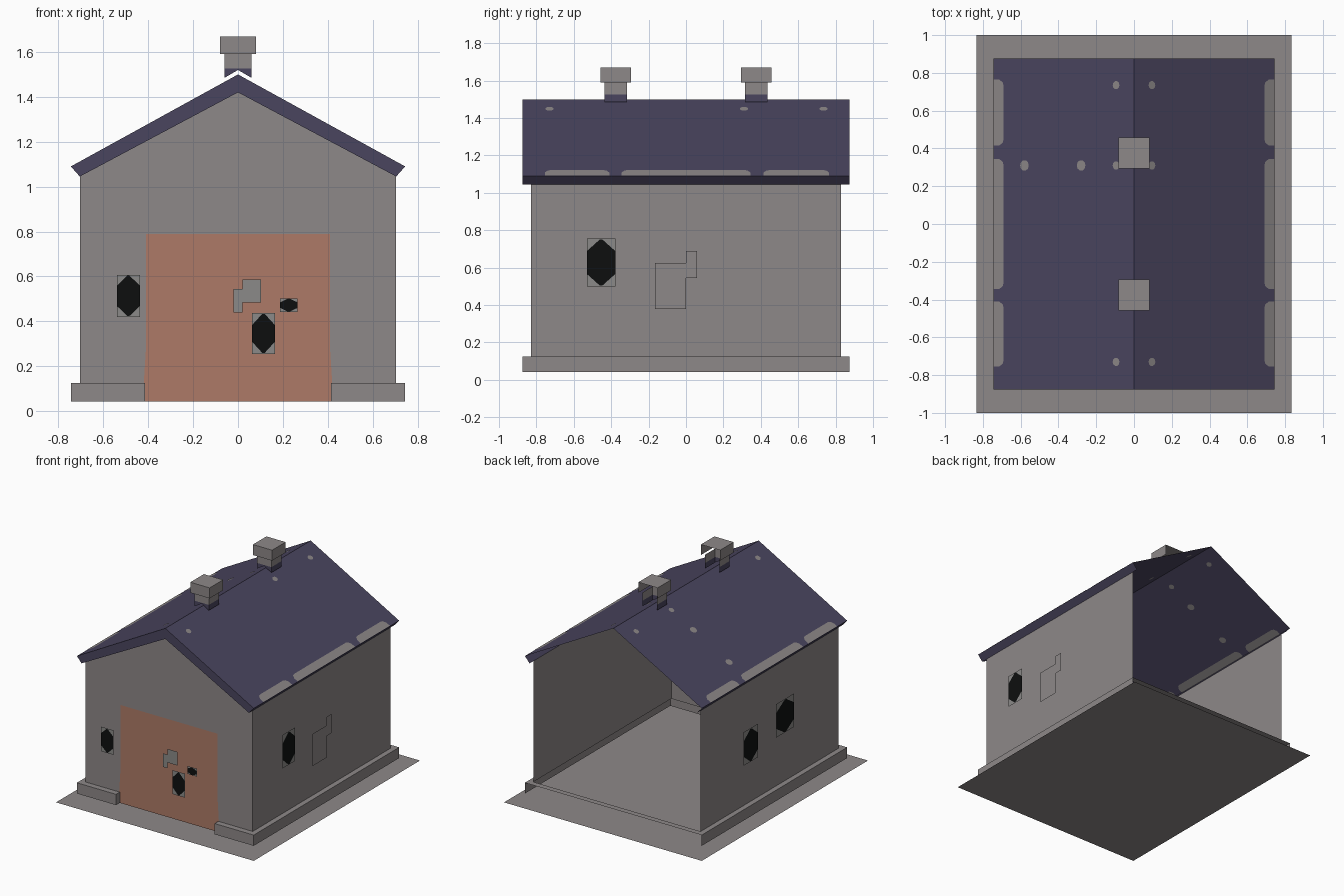
import bpy, math

if "Cube" in bpy.data.objects:
    bpy.data.objects.remove(bpy.data.objects["Cube"])

def lin(c):
    c /= 255
    return c / 12.92 if c <= 0.04045 else ((c + 0.055) / 1.055) ** 2.4

def material(name, rgb):
    m = bpy.data.materials.new(name)
    m.diffuse_color = (*[lin(c) for c in rgb], 1)
    m.use_nodes = True
    m.node_tree.nodes["Principled BSDF"].inputs["Base Color"].default_value = m.diffuse_color
    return m

STONE = material("stone_gray", (141, 136, 136))
ROOF = material("slate_purple", (74, 69, 95))
DOOR = material("door_terracotta", (173, 122, 103))
PANE = material("pane_black", (13, 15, 15))
TRIM = material("trim_gray", (139, 138, 136))

def part(name, faces, *mats):
    """Faces are lists of points, or (points, material index)."""
    verts, polys, idx = [], [], []
    for f in faces:
        pts, mi = f if isinstance(f, tuple) else (f, 0)
        polys.append(range(len(verts), len(verts) + len(pts)))
        verts += pts
        idx.append(mi)
    me = bpy.data.meshes.new(name)
    me.from_pydata(verts, [], [list(p) for p in polys])
    for m in mats:
        me.materials.append(m)
    for p, i in zip(me.polygons, idx):
        p.material_index = i
    ob = bpy.data.objects.new(name, me)
    bpy.context.collection.objects.link(ob)
    return ob

def front(pts, y):
    return [(x, y, z) for x, z in pts]

def side(pts, x):
    pts = [(x, y, z) for y, z in pts]
    return pts if x > 0 else pts[::-1]

def rect(a0, b0, a1, b1):
    return [(a0, b0), (a1, b0), (a1, b1), (a0, b1)]

def flat(x0, y0, x1, y1, z):
    return [(x, y, z) for x, y in rect(x0, y0, x1, y1)]

WX, WY, OX, OY = 0.705, 0.83, 0.745, 0.875   # walls, and outer base / eaves
Z0, Z1, EAVE = 0.043, 0.125, 1.045

# Ground sheet
part("ground_sheet", [flat(-0.833, -1, 0.833, 1, 0)], STONE)

# Walls: front gable around the doorway, two sides, open back
jamb = [(-0.42, Z1), (-0.41, 0.28), (-0.41, 0.79), (0.41, 0.79), (0.41, 0.28), (0.42, Z1)]
gable = [(-WX, Z1)] + jamb + [(WX, Z1), (WX, EAVE), (0, 1.42), (-WX, EAVE)]
part("walls", [front(gable, -WY)] +
     [side(rect(-WY, Z1, WY, EAVE), s * WX) for s in (-1, 1)], STONE)
part("door", [front([(-0.415, Z0), (0.415, Z0)] + jamb[::-1], -WY)], DOOR)

# Base course with a gap at the door
base = [flat(-OX, WY, OX, OY, Z1)]
for s in (-1, 1):
    base.append(side(rect(-OY, Z0, OY, Z1), s * OX))
    base.append(flat(min(s * WX, s * OX), -OY, max(s * WX, s * OX), WY, Z1))
    a, b = sorted((s * 0.415, s * OX))
    c, d = sorted((s * 0.415, s * WX))
    base.append(front(rect(a, Z0, b, Z1), -OY))
    base.append(flat(c, -OY, d, -WY, Z1))
    base.append(side(rect(-OY, Z0, -WY, Z1), s * 0.415)[::-1])
part("base_course", base, STONE)

# Roof: slopes, slanted eave strips and front fascia
RIDGE, EDGE = 1.5, 1.09
def roof_z(x):
    return RIDGE - (RIDGE - EDGE) * abs(x) / OX

roof = []
for s in (-1, 1):
    slope = [(0, -OY, RIDGE), (s * OX, -OY, EDGE), (s * OX, OY, EDGE), (0, OY, RIDGE)]
    eave = [(s * OX, -OY, EDGE), (s * WX, -OY, EAVE), (s * WX, OY, EAVE), (s * OX, OY, EDGE)]
    fascia = front([(0, 1.42), (s * WX, EAVE), (s * OX, EDGE), (0, RIDGE)], -OY)
    roof += [f if s > 0 else f[::-1] for f in (slope, eave, fascia)]
part("roof", roof, ROOF)

# Worn patches and spots, on both faces of the roof
def on_roof(pts):
    return [[(x, y, roof_z(x) + h) for x, y in p] for p in (pts, pts[::-1]) for h in
            ((0.002,) if p is pts else (-0.002,))]

marks = []
for s in (-1, 1):
    for y0, y1 in ((-0.755, -0.41), (-0.345, 0.345), (0.415, 0.765)):
        p = [(s * 0.744, y0), (s * 0.744, y1), (s * 0.715, y1), (s * 0.695, y1 - 0.015),
             (s * 0.69, y1 - 0.035), (s * 0.69, y0 + 0.035), (s * 0.695, y0 + 0.015),
             (s * 0.715, y0)]
        marks += on_roof(p if s > 0 else p[::-1])
spots = [(s * 0.095, y, 0.018) for s in (-1, 1) for y in (0.735, 0.31, -0.73)]
for cx, cy, r in spots + [(-0.58, 0.31, 0.023), (-0.28, 0.31, 0.023)]:
    marks += on_roof([(cx + r * math.cos(t * math.pi / 5), cy + 1.25 * r * math.sin(t * math.pi / 5))
                      for t in range(10)])
part("roof_marks", marks, STONE)

# Chimneys: open backs, purple foot notched over the ridge
for name, cy in (("front_chimney", -0.376), ("back_chimney", 0.376)):
    r, c, low, mid, neck, top = 0.06, 0.081, 1.485, 1.527, 1.59, 1.67
    f = [(front([(-r, low), (0, 1.52), (r, low), (r, mid), (-r, mid)], cy - r), 1),
         front(rect(-r, mid, r, neck), cy - r),
         front(rect(-c, neck, c, top), cy - c),
         flat(-c, cy - c, c, cy + c, top)]
    for s in (-1, 1):
        f += [(side(rect(cy - r, low, cy + r, mid), s * r), 1),
              side(rect(cy - r, mid, cy + r, neck), s * r),
              side(rect(cy - c, neck, cy + c, top), s * c)]
    part(name, f, STONE, ROOF)

# Windows: thin sheets standing just off the walls, with a dark pointed pane
def window(name, place, d, a0, b0, a1, b1, flatness=0.24):
    a, b, w, h = (a0 + a1) / 2, (b0 + b1) / 2, (a1 - a0) / 2, (b1 - b0) / 2
    k = flatness * 2 * h
    pane = [(a - 0.1 * w, b - 0.96 * h), (a + 0.1 * w, b - 0.96 * h), (a + w, b - k), (a + w, b + k),
            (a + 0.1 * w, b + 0.96 * h), (a - 0.1 * w, b + 0.96 * h), (a - w, b + k), (a - w, b - k)]
    out = d + math.copysign(0.002, d)
    part(name, [place(rect(a0, b0, a1, b1), d), (place(pane, out), 1)], TRIM, PANE)

window("front_window", front, -OY, -0.54, 0.42, -0.437, 0.607)
window("door_window", front, -OY, 0.062, 0.255, 0.165, 0.437, 0.2)
window("small_door_window", front, -OY, 0.187, 0.442, 0.266, 0.502, 0.2)
window("right_window", side, OX, -0.53, 0.5, -0.378, 0.755)
window("left_window_back", side, -OX, 0.2, 0.46, 0.37, 0.715)
window("left_window_front", side, -OX, -0.235, 0.525, -0.02, 0.78)

# Stepped blank plates on the door and right wall
part("door_plate", [front([(-0.02, 0.44), (0.02, 0.44), (0.02, 0.483), (0.103, 0.483), (0.103, 0.587),
                           (0.02, 0.587), (0.02, 0.543), (-0.02, 0.543)], -OY)], TRIM)
part("right_plate", [side([(-0.167, 0.38), (0, 0.38), (0, 0.545), (0.06, 0.545), (0.06, 0.69),
                           (0, 0.69), (0, 0.625), (-0.167, 0.625)], OX)], STONE)
